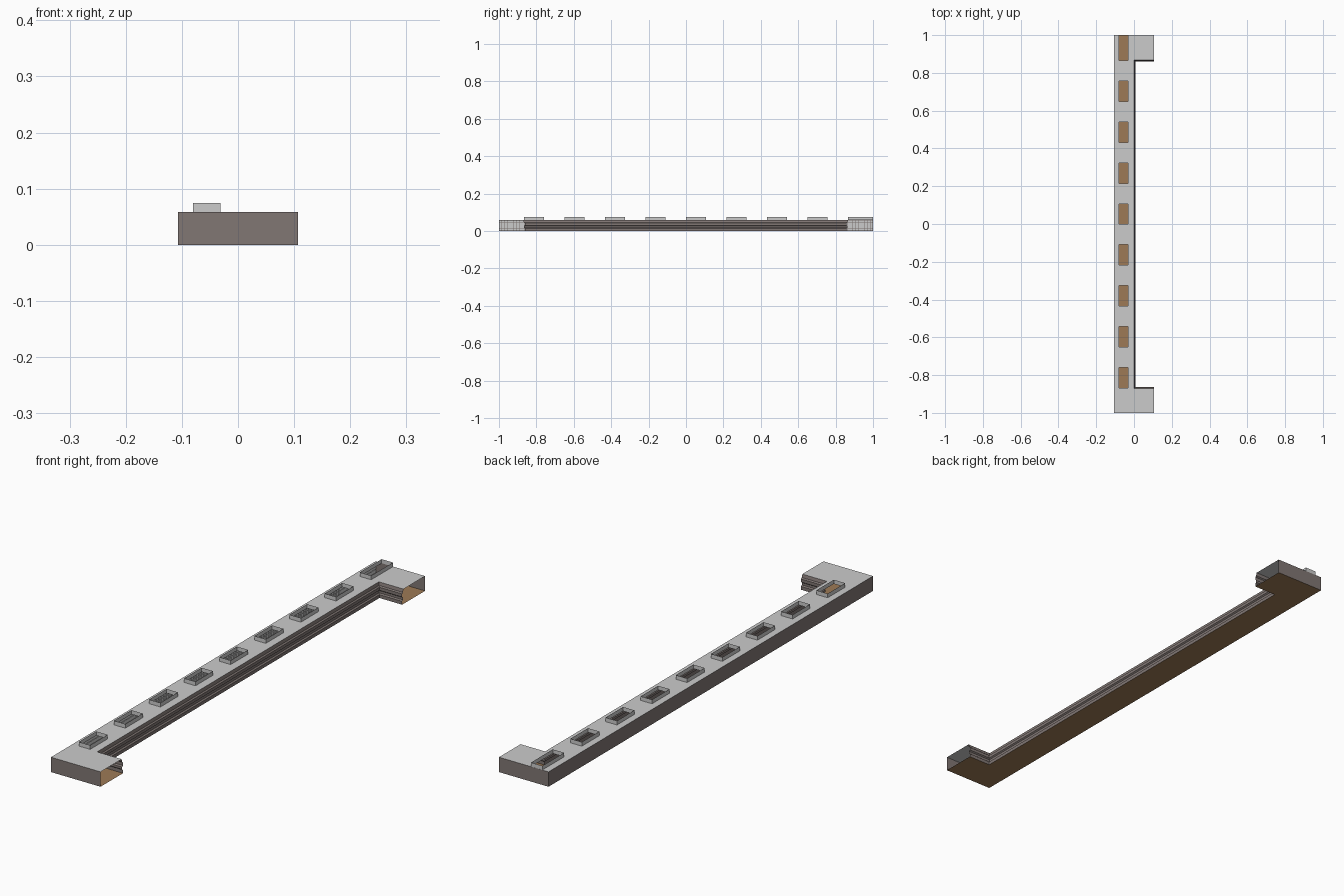
import bpy

if "Cube" in bpy.data.objects:
    bpy.data.objects.remove(bpy.data.objects["Cube"])

X0, X1, XE = -0.107, 0.001, 0.107      # outer wall, inner roof edge, wing end
YA, YB = -0.87, 0.867                  # inner faces of the two wings
H, CURB = 0.058, 0.074                 # roof height, skylight top
SX0, SX1 = -0.08, -0.031               # skylight width


def material(name, rgb):
    m = bpy.data.materials.new(name)
    m.diffuse_color = (*rgb, 1)
    m.use_nodes = True
    m.node_tree.nodes["Principled BSDF"].inputs["Base Color"].default_value = m.diffuse_color
    return m


GREY = material("light grey", (0.6, 0.6, 0.6))
WALL = material("warm dark grey", (0.22, 0.185, 0.175))
WOOD = material("brown floor", (0.34, 0.195, 0.092))


def build(name, quads, mat):
    verts, faces = [], []
    for q in quads:
        faces.append(range(len(verts), len(verts) + len(q)))
        verts += q
    me = bpy.data.meshes.new(name)
    me.from_pydata(verts, [], [list(f) for f in faces])
    me.materials.append(mat)
    ob = bpy.data.objects.new(name, me)
    bpy.context.collection.objects.link(ob)
    return ob


def flat(x0, x1, y0, y1, z, up=True):
    q = [(x0, y0, z), (x1, y0, z), (x1, y1, z), (x0, y1, z)]
    return q if up else q[::-1]


def upright(a, b, z0, z1):
    return [(*a, z0), (*b, z0), (*b, z1), (*a, z1)]


# Evenly spaced skylights; the last one is longer and reaches the back edge
lights = [(-0.867 + i * 0.2165, -0.867 + i * 0.2165 + 0.108) for i in range(8)]
lights.append((0.865, 0.9995))

# Floor
build("floor", [flat(X0, X1 + 0.008, -1, 1, 0, False),
                flat(X1 + 0.008, XE, -1, YA + 0.008, 0, False),
                flat(X1 + 0.008, XE, YB - 0.008, 1, 0, False)], WOOD)

# Roof with openings under the skylights
roof = [flat(X0, SX0, -1, 1, H), flat(SX1, X1, -1, 1, H),
        flat(X1, XE, -1, YA, H), flat(X1, XE, YB, 1, H)]
y = -1
for a, b in lights:
    roof.append(flat(SX0, SX1, y, a, H))
    y = b
roof.append(flat(SX0, SX1, y, 1, H))
build("roof", roof, GREY)

# Skylight curbs, open at the top
for i, (a, b) in enumerate(lights):
    c = [(SX0, a), (SX1, a), (SX1, b), (SX0, b)]
    build(f"skylight_curb_{i + 1}",
          [upright(c[k], c[(k + 1) % 4], H, CURB) for k in range(4)], GREY)

# Plain outer walls on three sides
path = [(XE, 1), (X0, 1), (X0, -1), (XE, -1)]
build("outer_walls", [upright(path[k], path[k + 1], 0, H) for k in range(3)], WALL)

# Ribbed courtyard wall: profile swept around the inner C
profile = [(0.008, 0), (0.008, 0.013), (0.003, 0.017), (0.003, 0.026),
           (0.008, 0.030), (0.008, 0.042), (0.003, 0.046), (0.0, H)]


def ring(d, z):
    return [(XE, YA + d, z), (X1 + d, YA + d, z), (X1 + d, YB - d, z), (XE, YB - d, z)]


quads = []
for (d0, z0), (d1, z1) in zip(profile, profile[1:]):
    lo, hi = ring(d0, z0), ring(d1, z1)
    quads += [[lo[k], lo[k + 1], hi[k + 1], hi[k]][::-1] for k in range(3)]
build("courtyard_wall", quads, WALL)

# Grid of small raised panels lining the inside of the long outer wall
panels = []
rows, cols = 4, 130
ph, pw, g = H / rows, 2 / cols, 0.001
for r in range(rows):
    for c in range(cols):
        y0, y1 = -1 + c * pw + g, -1 + (c + 1) * pw - g
        z0, z1 = r * ph + g, (r + 1) * ph - g
        xa, xb = X0 + 0.0005, X0 + 0.0025
        panels.append([(xb, y0, z0), (xb, y1, z0), (xb, y1, z1), (xb, y0, z1)])
        panels.append(flat(xa, xb, y0, y1, z1))
        panels.append(flat(xa, xb, y0, y1, z0, False))
        panels.append(upright((xa, y0), (xb, y0), z0, z1))
        panels.append(upright((xb, y1), (xa, y1), z0, z1))
build("inner_lining_panels", panels, GREY)
